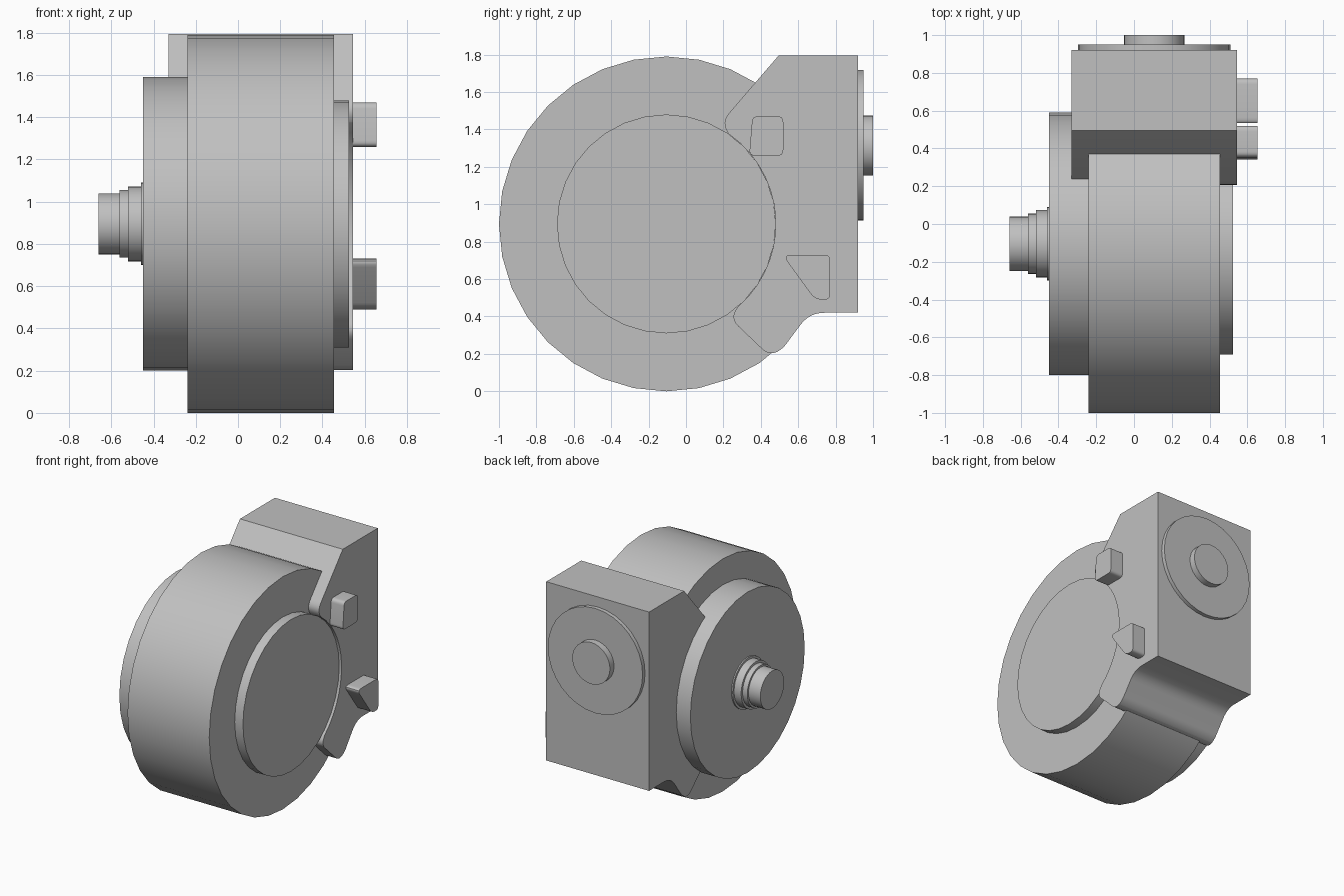
import bpy, bmesh
from math import cos, sin, radians, tau
from mathutils import Vector

if "Cube" in bpy.data.objects:
    bpy.data.objects.remove(bpy.data.objects["Cube"], do_unlink=True)

metal = bpy.data.materials.new("plain grey")
metal.use_nodes = True
grey = (0.53, 0.53, 0.53, 1)
metal.diffuse_color = grey
metal.node_tree.nodes["Principled BSDF"].inputs["Base Color"].default_value = grey

CY, CZ = -0.105, 0.895      # drum axis


def circle(u, v, r, sides=32):
    return [(u + r * cos(tau * i / sides), v + r * sin(tau * i / sides)) for i in range(sides)]


def rounded(corners, steps=6):
    """Outline from (u, v, cut) corners; cut is the rounding distance."""
    pts = []
    for i, (u, v, cut) in enumerate(corners):
        p = Vector((u, v))
        if not cut:
            pts.append((u, v))
            continue
        before = Vector(corners[i - 1][:2])
        after = Vector(corners[(i + 1) % len(corners)][:2])
        a = p + (before - p).normalized() * cut
        b = p + (after - p).normalized() * cut
        for s in range(steps + 1):
            t = s / steps
            pts.append(tuple(a * (1 - t) ** 2 + p * (2 * t * (1 - t)) + b * t * t))
    return pts


def prism(name, outline, start, end, axis="x"):
    """Extrude an outline along x (outline in y, z) or along y (outline in x, z)."""
    bm = bmesh.new()
    place = (lambda u, v: (start, u, v)) if axis == "x" else (lambda u, v: (u, start, v))
    face = bm.faces.new([bm.verts.new(place(u, v)) for u, v in outline])
    moved = bmesh.ops.extrude_face_region(bm, geom=[face], use_keep_orig=True)
    shift = Vector((end - start, 0, 0)) if axis == "x" else Vector((0, end - start, 0))
    bmesh.ops.translate(bm, vec=shift, verts=[g for g in moved["geom"] if isinstance(g, bmesh.types.BMVert)])
    bmesh.ops.recalc_face_normals(bm, faces=bm.faces)
    mesh = bpy.data.meshes.new(name)
    bm.to_mesh(mesh)
    bm.free()
    mesh.materials.append(metal)
    obj = bpy.data.objects.new(name, mesh)
    bpy.context.collection.objects.link(obj)
    bpy.ops.object.select_all(action="DESELECT")
    obj.select_set(True)
    bpy.context.view_layer.objects.active = obj
    bpy.ops.object.shade_smooth_by_angle(angle=radians(30))
    return obj


# Drum, its two end discs and the stepped shaft
for name, radius, start, end in [
    ("drum", 0.895, -0.24, 0.455),
    ("rear_disc", 0.695, -0.45, -0.24),
    ("cover_disc", 0.585, 0.455, 0.525),
    ("shaft_collar", 0.195, -0.46, -0.45),
    ("shaft_large_step", 0.178, -0.52, -0.46),
    ("shaft_small_step", 0.16, -0.56, -0.52),
    ("shaft_end", 0.145, -0.66, -0.56),
]:
    prism(name, circle(CY, CZ, radius), start, end)

# Mounting block wrapped around the cover disc
seat = [(CY + 0.585 * cos(radians(a)), CZ + 0.585 * sin(radians(a)), 0)
        for a in [55 - 104 * i / 14 for i in range(15)]]
block = [(0.92, 1.795, 0), (0.495, 1.795, 0), (0.185, 1.435, 0.07)] + seat + [
    (0.235, 0.39, 0.06), (0.445, 0.19, 0.05), (0.515, 0.225, 0.035),
    (0.66, 0.42, 0.08), (0.92, 0.42, 0)]
prism("mounting_block", rounded(block), -0.33, 0.545)

# Lugs on the side of the block
upper = [(0.355, 1.47, 0.03), (0.52, 1.47, 0.03), (0.52, 1.26, 0.03), (0.338, 1.26, 0.03)]
lower = [(0.515, 0.73, 0.05), (0.77, 0.73, 0.03), (0.77, 0.49, 0.03), (0.69, 0.49, 0.04)]
prism("upper_lug", rounded(upper), 0.545, 0.655)
prism("lower_lug", rounded(lower), 0.545, 0.655)

# Round flange and boss on the back of the block
prism("back_flange", circle(0.107, 1.315, 0.403), 0.92, 0.95, "y")
prism("back_boss", circle(0.107, 1.315, 0.16), 0.95, 1.0, "y")
